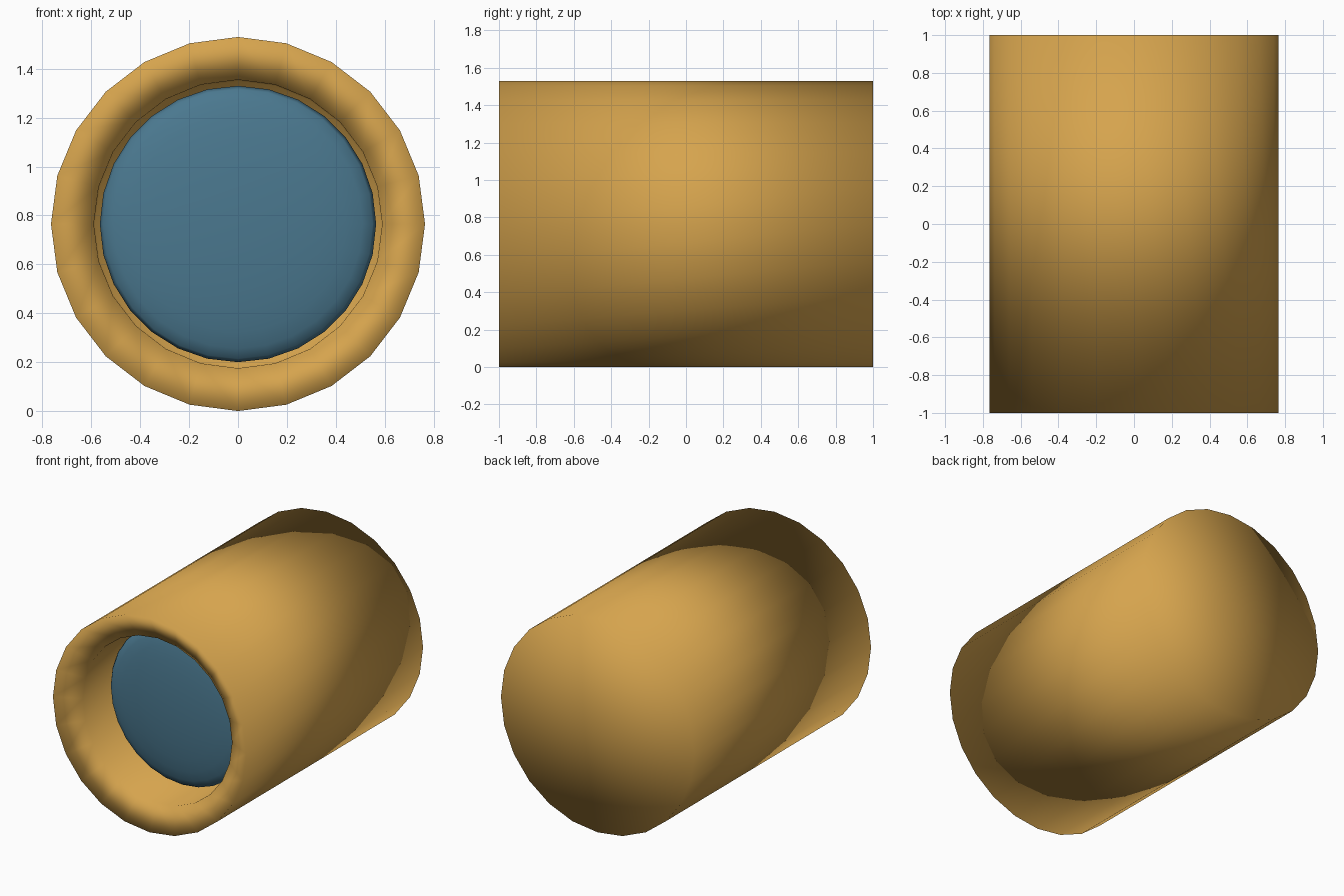
import bpy
import bmesh
from math import cos, sin, tau, pi

cube = bpy.data.objects.get("Cube")
if cube:
    bpy.data.objects.remove(cube, do_unlink=True)

RADIUS = 0.765


def make_material(name, colour):
    mat = bpy.data.materials.new(name)
    mat.use_nodes = True
    mat.diffuse_color = colour
    for node in mat.node_tree.nodes:
        if node.type == 'BSDF_PRINCIPLED':
            node.inputs["Base Color"].default_value = colour
    return mat


def lathe(name, profile, sides, mat):
    """Turn a (radius, y) profile around the long axis; zero radius makes a pole."""
    bm = bmesh.new()
    rings = []
    for r, y in profile:
        count = sides if r > 1e-6 else 1
        rings.append([bm.verts.new((r * sin(tau * i / sides), y,
                                    RADIUS + r * cos(tau * i / sides)))
                      for i in range(count)])
    for a, b in zip(rings, rings[1:]):
        for i in range(sides):
            j = (i + 1) % sides
            corners = [a[i % len(a)], a[j % len(a)], b[j % len(b)], b[i % len(b)]]
            bm.faces.new(list(dict.fromkeys(corners)))
    bmesh.ops.recalc_face_normals(bm, faces=bm.faces)
    for face in bm.faces:
        face.smooth = True
    mesh = bpy.data.meshes.new(name)
    bm.to_mesh(mesh)
    bm.free()
    mesh.materials.append(mat)
    obj = bpy.data.objects.new(name, mesh)
    bpy.context.collection.objects.link(obj)
    return obj


brass = make_material("brass", (0.67, 0.37, 0.075, 1))
blue_glass = make_material("blue glass", (0.069, 0.188, 0.275, 1))

# Tube: closed back, straight wall, sloping front lip, recess with a floor
lathe("tube", [(0, 1), (RADIUS, 1), (RADIUS, -1), (0.59, -0.91),
               (0.585, -0.6), (0, -0.6)], 24, brass)

# Lens: flattened ball set inside the recess
steps = 14
lens_profile = [(0.565 * sin(pi * k / steps), -0.63 - 0.09 * cos(pi * k / steps))
                for k in range(steps + 1)]
lathe("lens", lens_profile, 28, blue_glass)
